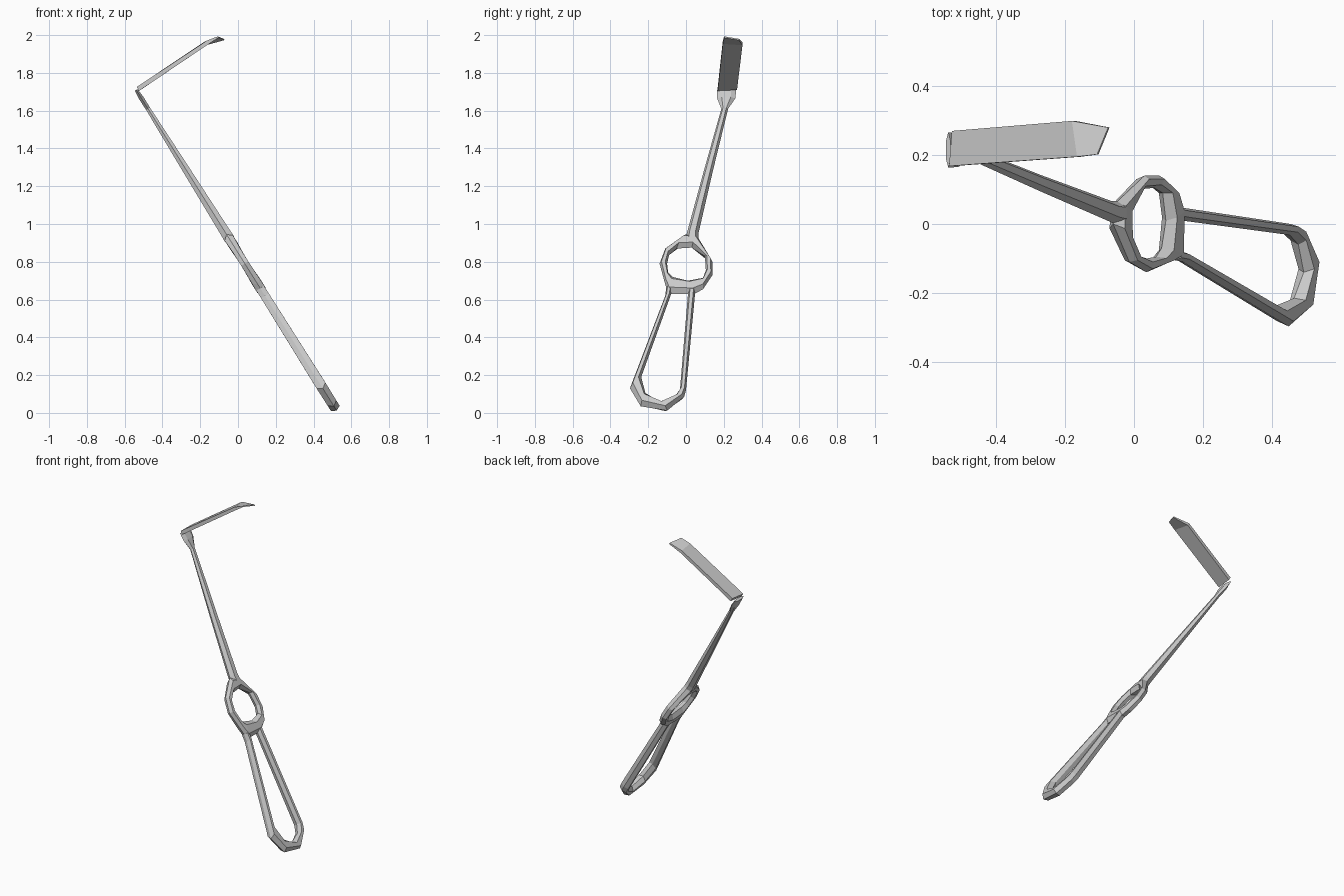
import bpy, bmesh
from mathutils import Vector

N = Vector((0.848, 0, 0.53))          # normal of the tilted plane holding ring and handle


def plane(y, z):
    return Vector((0.53 - 0.625 * z, y, z))


def loft(name, sections, closed=False):
    """Skin a list of equal-sized vertex rings into one flat-shaded object."""
    bm = bmesh.new()
    rings = [[bm.verts.new(p) for p in s] for s in sections]
    n, m = len(rings), len(rings[0])
    for a in range(n if closed else n - 1):
        r, s = rings[a], rings[(a + 1) % n]
        for k in range(m):
            j = (k + 1) % m
            bm.faces.new((r[k], r[j], s[j], s[k]))
    if not closed:
        bm.faces.new(rings[0])
        bm.faces.new(rings[-1])
    bmesh.ops.recalc_face_normals(bm, faces=bm.faces)
    me = bpy.data.meshes.new(name)
    bm.to_mesh(me)
    bm.free()
    ob = bpy.data.objects.new(name, me)
    bpy.context.collection.objects.link(ob)
    return ob


def bar(o, i, t):
    """Six-sided bar section between an outer and an inner point."""
    a, b = o.lerp(i, 0.25), o.lerp(i, 0.75)
    return [o, a + N * t, b + N * t, i, b - N * t, a - N * t]


# Finger ring: (outer y, outer z, inner y, inner z, half thickness)
ring = [(0.00, 0.945, -0.05, 0.87, .026), (0.06, 0.935, 0.03, 0.875, .026),
        (0.14, 0.80, 0.10, 0.83, .022), (0.14, 0.73, 0.105, 0.755, .022),
        (0.09, 0.655, 0.09, 0.715, .024), (0.045, 0.63, 0.01, 0.70, .026),
        (-0.095, 0.63, -0.07, 0.72, .026), (-0.11, 0.68, -0.095, 0.745, .024),
        (-0.14, 0.79, -0.10, 0.79, .022), (-0.11, 0.87, -0.09, 0.835, .022)]
loft("finger_ring", [bar(plane(a, b), plane(c, d), t) for a, b, c, d, t in ring], True)

# Long handle loop, its two ends buried in the ring
handle = [(-0.105, 0.66, -0.075, 0.66, .024), (-0.11, 0.62, -0.08, 0.625, .024),
          (-0.297, 0.13, -0.237, 0.19, .028), (-0.24, 0.035, -0.215, 0.105, .027),
          (-0.10, 0.012, -0.14, 0.06, .027), (-0.01, 0.085, -0.06, 0.085, .027),
          (0.0, 0.12, -0.032, 0.125, .028), (0.047, 0.62, 0.01, 0.625, .024),
          (0.05, 0.66, 0.015, 0.66, .024)]
loft("handle_loop", [bar(plane(a, b), plane(c, d), t) for a, b, c, d, t in handle])

# Tapering shaft that flares into the blade heel: (y, z, half width, half thickness)
shaft = [(0.032, 0.92, .034, .028), (0.035, 0.95, .031, .027), (0.118, 1.28, .024, .02),
         (0.205, 1.61, .018, .012), (0.213, 1.665, .048, .013), (0.215, 1.71, .051, .008)]
loft("shaft", [bar(plane(y - w, z), plane(y + w, z), t) for y, z, w, t in shaft])

# Flat retractor blade with a bent tip: near and far edge points
blade = [((-0.53, 0.168, 1.715), (-0.522, 0.27, 1.72)),
         ((-0.16, 0.195, 1.962), (-0.175, 0.299, 1.955)),
         ((-0.105, 0.202, 1.99), (-0.073, 0.28, 1.977))]
sections = []
for (p, q), t in zip(blade, (.012, .010, .004)):
    h = Vector((-0.53, 0, 0.85)) * t
    p, q = Vector(p), Vector(q)
    sections.append([p + h, q + h, q - h, p - h])
loft("blade", sections)
